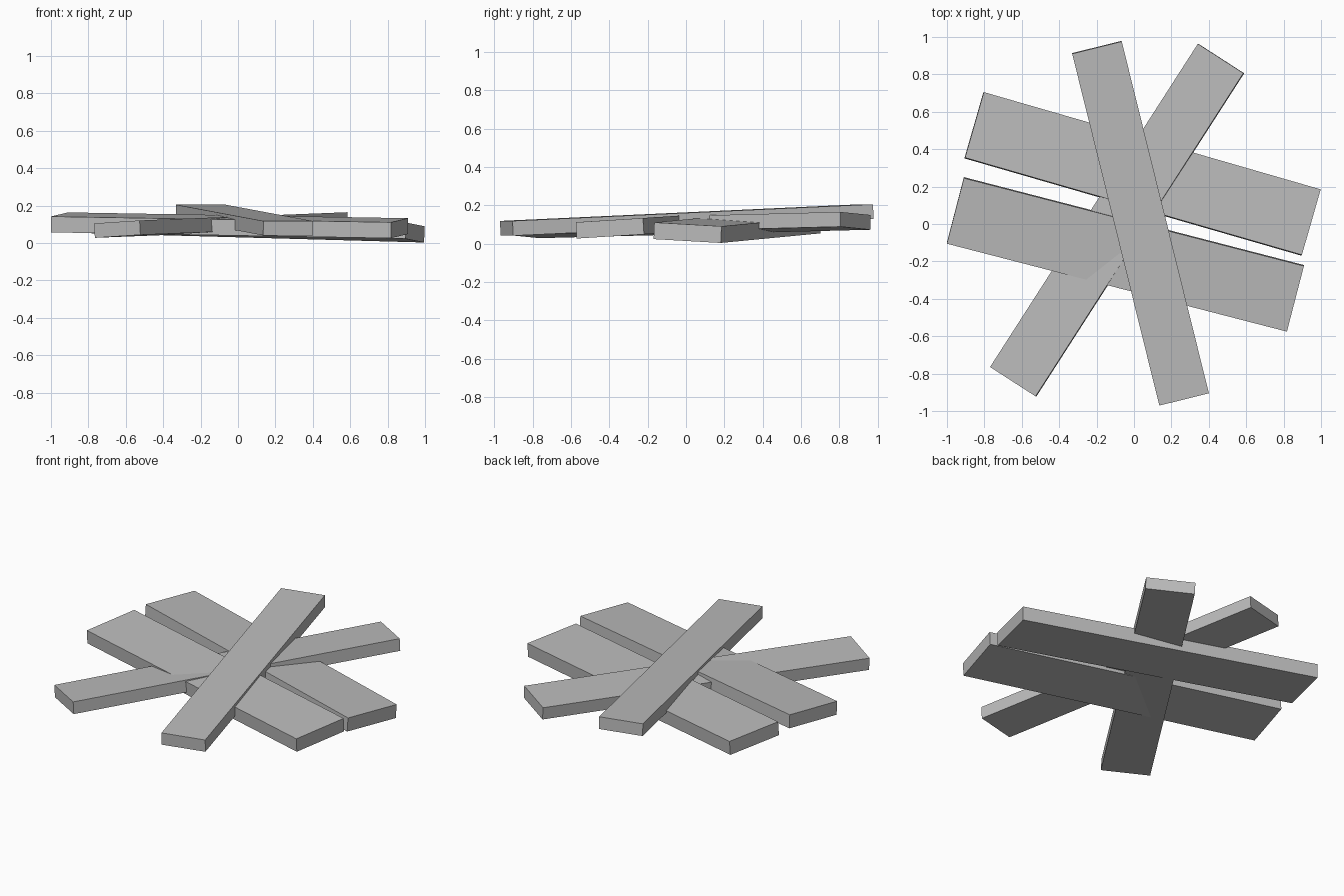
import bpy
from mathutils import Matrix, Vector

cube = bpy.data.objects.get("Cube")
if cube:
    bpy.data.objects.remove(cube, do_unlink=True)

# One plain grey for all boards
grey = bpy.data.materials.new("plank_grey")
grey.use_nodes = True
colour = (0.5, 0.5, 0.5, 1)
grey.diffuse_color = colour
grey.node_tree.nodes["Principled BSDF"].inputs["Base Color"].default_value = colour


def plank(name, start, end, width, thickness, roll):
    """Board whose top centre line runs start to end; roll lifts its left edge."""
    start, end = Vector(start), Vector(end)
    along = (end - start).normalized()
    flat_across = Vector((-along.y, along.x, 0)).normalized()
    across = flat_across * width + Vector((0, 0, roll))
    across = (across - along * across.dot(along)).normalized()
    up = along.cross(across)
    centre = (start + end) / 2 - up * thickness / 2

    bpy.ops.mesh.primitive_cube_add(size=1)
    board = bpy.context.object
    board.name = name
    size = Matrix.Diagonal(((end - start).length, width, thickness, 1))
    turn = Matrix((along, across, up)).transposed().to_4x4()
    board.data.transform(size)
    board.matrix_world = Matrix.Translation(centre) @ turn
    board.data.materials.append(grey)
    return board


# Two wide boards lying side by side
plank("wide_plank_back", (-0.853, 0.53, 0.15), (0.948, 0.01, 0.1), 0.365, 0.087, -0.02)
plank("wide_plank_front", (-0.955, 0.07, 0.153), (0.863, -0.4, 0.122), 0.363, 0.085, 0.022)

# Narrow board crossing diagonally
plank("diagonal_plank", (-0.648, -0.843, 0.113), (0.463, 0.885, 0.157), 0.29, 0.077, -0.016)

# Narrow board resting on top of the pile
plank("top_plank", (0.268, -0.938, 0.118), (-0.198, 0.943, 0.205), 0.273, 0.077, 0)
